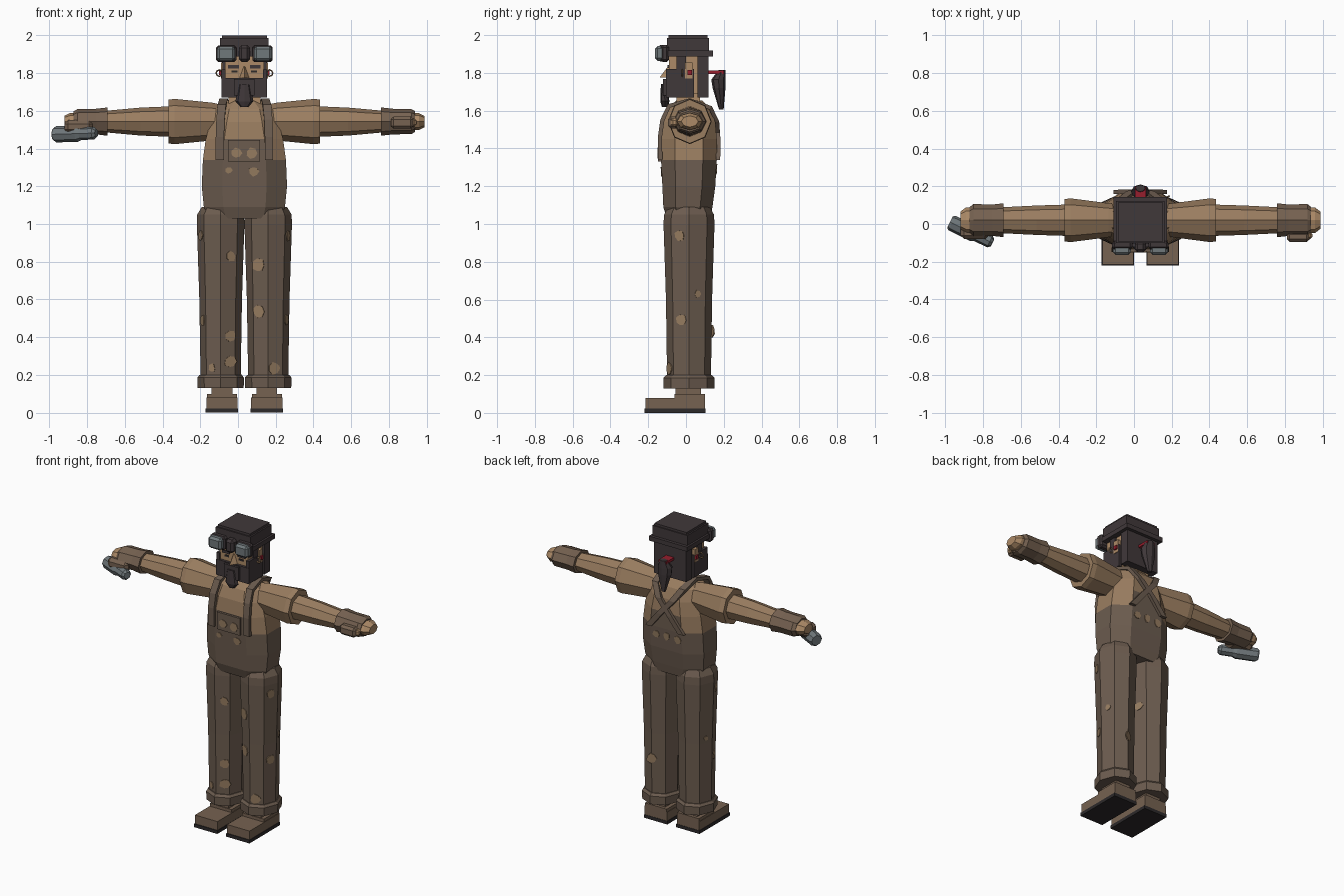
import bpy, bmesh, math, random
from mathutils import Vector, Matrix
from mathutils.bvhtree import BVHTree

random.seed(4)
cube = bpy.data.objects.get("Cube")
if cube:
    bpy.data.objects.remove(cube, do_unlink=True)

CX = 0.034            # body centre line
SIDES = (("left", 1), ("right", -1))
surfaces = {}


def material(name, r, g, b):
    lin = [((c / 255 + 0.055) / 1.055) ** 2.4 for c in (r, g, b)] + [1]
    m = bpy.data.materials.new(name)
    m.use_nodes = True
    m.diffuse_color = lin
    bsdf = next(n for n in m.node_tree.nodes if n.type == 'BSDF_PRINCIPLED')
    bsdf.inputs["Base Color"].default_value = lin
    return m


DENIM = material("brown overalls", 108, 92, 79)
SHIRT = material("tan shirt", 154, 125, 96)
PATCH = material("patch tan", 150, 124, 96)
GLOVE = material("glove brown", 118, 98, 81)
SKIN = material("skin", 172, 138, 103)
HAIR = material("dark hair and hat", 64, 56, 58)
STEEL = material("grey steel", 112, 120, 123)
SOLE = material("black sole", 44, 41, 42)
RED = material("red tie", 150, 30, 45)


def finish(name, bm, *mats):
    bmesh.ops.recalc_face_normals(bm, faces=bm.faces)
    surfaces[name] = BVHTree.FromBMesh(bm)
    me = bpy.data.meshes.new(name)
    bm.to_mesh(me)
    bm.free()
    ob = bpy.data.objects.new(name, me)
    for m in mats:
        me.materials.append(m)
    bpy.context.collection.objects.link(ob)
    return ob


def skin_rings(name, rings, *mats):
    """Bridge equal rings of points and cap both ends."""
    bm = bmesh.new()
    loops = [[bm.verts.new(p) for p in ring] for ring in rings]
    n = len(loops[0])
    for a, b in zip(loops, loops[1:]):
        for i in range(n):
            j = (i + 1) % n
            bm.faces.new((a[i], a[j], b[j], b[i]))
    bm.faces.new(loops[0])
    bm.faces.new(loops[-1])
    return finish(name, bm, *mats)


def loft(name, sections, mat, axis='z', n=8, matrix=None):
    """Sections are (position, centre u, centre v, radius u, radius v)."""
    rings = []
    for t, cu, cv, ru, rv in sections:
        ring = []
        for i in range(n):
            a = math.tau * i / n
            u, v = cu + ru * math.cos(a), cv + rv * math.sin(a)
            p = Vector((u, v, t)) if axis == 'z' else Vector((t, u, v))
            ring.append(matrix @ p if matrix else p)
        rings.append(ring)
    return skin_rings(name, rings, mat)


def box(name, x, y, z, mat, bevel=0):
    bm = bmesh.new()
    bmesh.ops.create_cube(bm, size=1)
    for v in bm.verts:
        v.co = [lo + (hi - lo) * (c + 0.5) for c, (lo, hi) in zip(v.co, (x, y, z))]
    if bevel:
        bmesh.ops.bevel(bm, geom=bm.edges[:], offset=bevel, segments=1, profile=0.5, affect='EDGES')
    return finish(name, bm, mat)


def pair(name, off, half, y, z, mat, bevel=0):
    for side, s in SIDES:
        c = CX + s * off
        box(f"{side}_{name}", (c - half, c + half), y, z, mat, bevel)


def ribbon(name, path, width, thick, mat):
    rings = []
    for i, p in enumerate(path):
        d = Vector(path[min(i + 1, len(path) - 1)]) - Vector(path[max(i - 1, 0)])
        nrm = Vector((0, -d.z, d.y)).normalized() * thick / 2
        w = Vector((width / 2, 0, 0))
        rings.append([Vector(p) + o for o in (w + nrm, nrm - w, -w - nrm, w - nrm)])
    skin_rings(name, rings, mat)


def patch(name, targets, start, direction, r):
    """Ragged thin patch laid on the first surface met."""
    hits = [surfaces[t].ray_cast(Vector(start), Vector(direction)) for t in targets]
    hits = [h for h in hits if h[0]]
    if not hits:
        return
    co, nrm = min(hits, key=lambda h: h[3])[:2]
    rot = nrm.to_track_quat('Z', 'Y').to_matrix().to_4x4()
    m = Matrix.Translation(co) @ rot
    shape = [(r * random.uniform(0.8, 1.15), math.tau * i / 7) for i in range(7)]
    skin_rings(name, [[m @ Vector((q * math.cos(a), q * math.sin(a), h)) for q, a in shape]
                      for h in (-0.003, 0.004)], PATCH)


# Torso with flat front, overalls below and on the bib
torso_rows = ((1.03, .19, -.10, .13), (1.09, .215, -.12, .14), (1.2, .226, -.125, .155),
              (1.34, .22, -.132, .163), (1.45, .205, -.132, .163), (1.54, .18, -.122, .155),
              (1.61, .155, -.095, .13), (1.655, .09, -.05, .085))
rings = []
for z, rx, f, b in torso_rows:
    m, h = (f + b) / 2, (b - f) / 4
    rings.append([(CX + x * rx, y, z) for x, y in (
        (-.52, f), (.52, f), (1, m - h), (1, m + h), (.52, b), (-.52, b), (-1, m + h), (-1, m - h))])
torso = skin_rings("torso", rings, SHIRT, DENIM)
for f in torso.data.polygons:
    c = f.center
    f.material_index = int(c.z < 1.34 or (c.z < 1.45 and abs(f.normal.y) > 0.9))
box("bib_pocket", (-.053, .116), (-.147, -.125), (1.33, 1.445), DENIM)
for side, s in SIDES:
    pts = ((.13, -.136, 1.34), (.13, -.138, 1.46), (.127, -.125, 1.55), (.12, -.09, 1.625),
           (.11, .02, 1.655), (.1, .13, 1.615), (.05, .165, 1.54), (-.04, .172, 1.44), (-.12, .17, 1.34))
    ribbon(f"{side}_strap", [(CX + s * x, y, z) for x, y, z in pts], .044, .022, DENIM)

# Legs, trouser cuffs, ankles and shoes
for side, s in SIDES:
    c = CX + s * .126
    loft(f"{side}_leg", [(z, c, .016, rx, ry) for z, rx, ry in (
        (.17, .106, .116), (.6, .113, .122), (1.0, .126, .135), (1.05, .124, .132), (1.09, .1, .11))], DENIM)
    loft(f"{side}_trouser_cuff", [(z, c, .016, rx, ry) for z, rx, ry in (
        (.13, .122, .134), (.185, .124, .136), (.2, .112, .122))], DENIM)
pair("ankle", .119, .055, (-.055, .08), (.08, .16), GLOVE)
pair("shoe", .119, .083, (-.215, .1), (.02, .08), GLOVE)
pair("shoe_heel", .119, .08, (-.06, .1), (.07, .1), GLOVE)
pair("sole", .119, .086, (-.22, .102), (0, .022), SOLE)

# Arms with short outer sleeves and gloves
AY, AZ = .02, 1.543
arm_parts = (
    ("sleeve", SHIRT, ((.1, .085, .085), (.17, .09, .1), (.37, .116, .12), (.402, .112, .116))),
    ("forearm", SHIRT, ((.36, .084, .082), (.55, .078, .074), (.75, .068, .056))),
    ("glove_cuff", GLOVE, ((.725, .09, .075), (.785, .083, .068), (.885, .086, .066), (.905, .07, .055))),
    ("hand", SKIN, ((.86, .07, .046), (.925, .068, .045), (.955, .045, .03))))
for side, s in SIDES:
    for part, mat, rows in arm_parts:
        loft(f"{side}_{part}", [(CX + s * u, AY, AZ, ry, rz) for u, ry, rz in rows], mat, 'x')
box("left_thumb", (.81, .93), (-.095, -.04), (1.505, 1.57), GLOVE, .015)
box("left_thumb_tip", (.86, .945), (-.082, -.04), (1.515, 1.56), SKIN, .012)

# Right hand curled over a steel tool
box("right_fingers", (-.92, -.77), (-.08, .04), (1.48, 1.55), GLOVE, .02)
tip, end = Vector((-.975, .01, 1.475)), Vector((-.75, -.1, 1.482))
aim = Matrix.Translation(tip) @ (end - tip).to_track_quat('Z', 'Y').to_matrix().to_4x4()
loft("steel_tool", [(t, 0, 0, r, r) for t, r in (
    (0, .034), (.012, .043), (.14, .043), (.16, .034), (.235, .034), (.25, .022))], STEEL, matrix=aim)

# Neck, head, ears and nose
box("neck", (-.05, .118), (-.05, .075), (1.6, 1.72), SKIN)
box("head", (-.07, .138), (-.09, .1), (1.69, 1.91), SKIN)
pair("ear", .112, .012, (-.005, .035), (1.77, 1.855), SKIN)
pair("ear_bead", .122, .012, (.008, .032), (1.79, 1.815), RED)
skin_rings("nose", [[(CX - w, -.085, z), (CX + w, -.085, z), (CX, y, z)] for z, w, y in (
    (1.775, .028, -.14), (1.835, .006, -.095))], SKIN)
for side, s in SIDES:
    bpy.ops.mesh.primitive_torus_add(location=(CX + s * .133, -.02, 1.8), rotation=(math.pi / 2, 0, 0),
                                     major_radius=.017, minor_radius=.004,
                                     major_segments=8, minor_segments=4)
    ring = bpy.context.object
    ring.name = f"{side}_earring"
    ring.data.materials.append(SKIN)

# Beard, moustache, brows and hair
pair("beard_side", .11, .011, (-.105, .042), (1.67, 1.82), HAIR)
pair("sideburn", .106, .01, (-.05, 0), (1.81, 1.9), HAIR)
box("beard_front", (-.087, .155), (-.107, -.03), (1.67, 1.775), HAIR)
box("moustache", (-.02, .088), (-.122, -.1), (1.68, 1.768), HAIR)
loft("goatee", [(1.62, CX, -.11, .02, .018), (1.65, CX, -.112, .048, .024),
                (1.74, CX, -.115, .03, .018)], HAIR)
pair("eyebrow", .058, .028, (-.097, -.08), (1.825, 1.842), HAIR)
pair("eye", .052, .016, (-.094, -.08), (1.802, 1.814), SOLE)
box("back_hair", (-.085, .153), (.06, .12), (1.67, 1.91), HAIR)
loft("ponytail", [(z, CX, y, rx, ry) for z, y, rx, ry in (
    (1.605, .187, .015, .012), (1.72, .175, .048, .034), (1.765, .172, .05, .038),
    (1.815, .19, .025, .018))], HAIR)
box("ponytail_tie", (CX - .03, CX + .03), (.11, .2), (1.795, 1.812), RED)

# Cap and goggles
box("cap", (-.095, .163), (-.1, .122), (1.895, 1.985), HAIR)
box("cap_top", (-.085, .153), (-.092, .115), (1.98, 2.0), HAIR)
box("goggle_strap", (-.108, .176), (-.106, .142), (1.888, 1.918), HAIR)
pair("goggle_rim", .096, .054, (-.135, -.09), (1.858, 1.947), HAIR, .012)
pair("goggle_lens", .098, .048, (-.164, -.11), (1.864, 1.942), STEEL, .014)
box("goggle_bridge", (.004, .064), (-.15, -.09), (1.86, 1.948), HAIR, .015)

# Worn patches: front, outer sides and back
LEGS = ("left_leg", "right_leg")
front = ((-.04, .83, .03), (.11, .78, .036), (.11, .535, .033), (-.04, .405, .03),
         (-.04, .27, .036), (.19, .235, .034), (-.14, .245, .017))
for i, (x, z, r) in enumerate(front):
    patch(f"leg_front_patch_{i}", LEGS, (x, -1, z), (0, 1, 0), r)
    if i % 2 == 0:
        patch(f"leg_back_patch_{i}", LEGS, (x + .05, 1, z - .1), (0, -1, 0), r)
for side, s in SIDES:
    for i, (y, z, r) in enumerate(((-.035, .94, .03), (.06, .63, .018), (-.025, .49, .03), (-.08, .235, .02))):
        patch(f"{side}_leg_side_patch_{i}", LEGS, (2 * s, y, z), (-s, 0, 0), r)
for i, (x, z, r) in enumerate(((-.05, 1.285, .02), (.085, 1.28, .026), (-.008, 1.375, .028), (.072, 1.375, .028))):
    patch(f"bib_patch_{i}", ("torso", "bib_pocket"), (x, -1, z), (0, 1, 0), r)
for i, x in enumerate((-.05, .03, .11)):
    patch(f"back_patch_{i}", ("torso",), (x, 1, 1.29), (0, -1, 0), .025)
